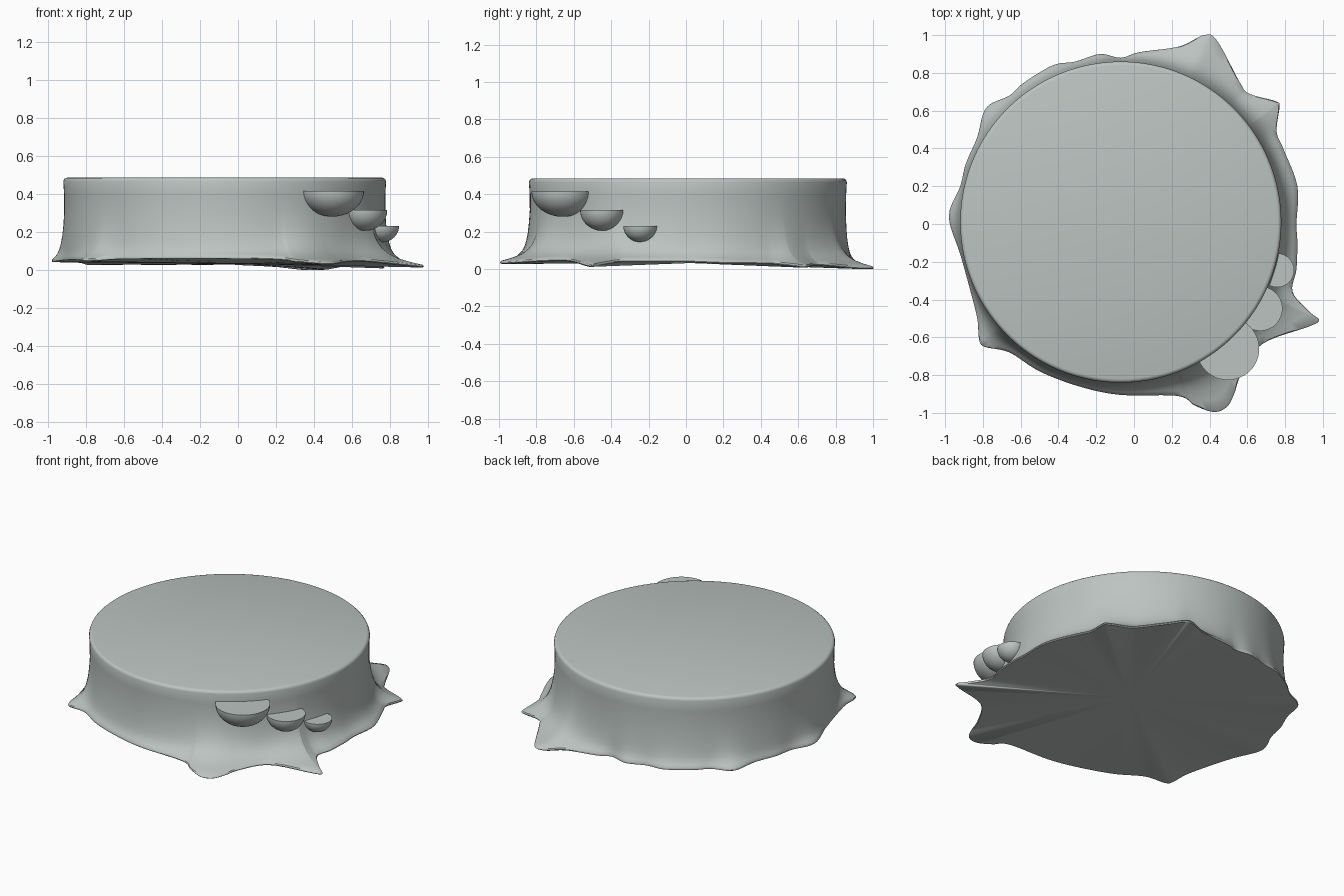
import bpy, bmesh, math
from mathutils import Vector

if "Cube" in bpy.data.objects:
    bpy.data.objects.remove(bpy.data.objects["Cube"])

CX, CY, R = -0.07, 0.01, 0.85      # trunk centre and radius
SEG = 240

bark = bpy.data.materials.new("pale grey green")
bark.diffuse_color = (0.50, 0.55, 0.53, 1)
bark.use_nodes = True
bark.node_tree.nodes["Principled BSDF"].inputs["Base Color"].default_value = bark.diffuse_color

# Root outline on the ground, counter-clockwise (x, y)
outline = [(.86, 0), (.865, .2), (.79, .40), (.755, .49), (.77, .62), (.75, .65),
           (.61, .69), (.56, .75), (.44, .97), (.37, 1.0), (.24, .94), (.03, .91),
           (-.07, .88), (-.18, .90), (-.31, .86), (-.43, .84), (-.58, .75), (-.66, .68),
           (-.76, .635), (-.80, .58), (-.83, .46), (-.89, .32), (-.92, .2), (-.98, .04),
           (-.92, -.16), (-.87, -.34), (-.83, -.50), (-.82, -.61), (-.79, -.65),
           (-.66, -.68), (-.50, -.78), (-.29, -.86), (-.07, -.905), (.23, -.91),
           (.32, -.96), (.42, -.995), (.49, -.97), (.53, -.90), (.57, -.79), (.68, -.635),
           (.92, -.545), (.98, -.51), (.93, -.465), (.84, -.36), (.86, -.24), (.865, -.1)]


def smooth_loop(pts, steps):
    """Closed Catmull-Rom curve through the points."""
    p = [Vector(q) for q in pts]
    n, out = len(p), []
    for i in range(n):
        a, b, c, d = (p[(i + k) % n] for k in (-1, 0, 1, 2))
        for s in range(steps):
            t = s / steps
            out.append(0.5 * (2 * b + (c - a) * t + (2 * a - 5 * b + 4 * c - d) * t * t
                              + (3 * b - a - 3 * c + d) * t ** 3))
    return out


def finish(bm, name):
    bmesh.ops.recalc_face_normals(bm, faces=bm.faces)
    me = bpy.data.meshes.new(name)
    bm.to_mesh(me)
    bm.free()
    me.materials.append(bark)
    ob = bpy.data.objects.new(name, me)
    bpy.context.collection.objects.link(ob)
    bpy.ops.object.select_all(action='DESELECT')
    ob.select_set(True)
    bpy.context.view_layer.objects.active = ob
    bpy.ops.object.shade_smooth_by_angle(angle=math.radians(40))
    return ob


def skin(bm, rings):
    """Bridge rings of equal length and cap both ends."""
    vs = [[bm.verts.new(c) for c in ring] for ring in rings]
    n = len(vs[0])
    for lo, hi in zip(vs, vs[1:]):
        for i in range(n):
            j = (i + 1) % n
            bm.faces.new((lo[i], lo[j], hi[j], hi[i]))
    for ring in (vs[0], vs[-1]):
        mid = sum((v.co for v in ring), Vector()) / n
        c = bm.verts.new(mid)
        for i in range(n):
            bm.faces.new((ring[i], ring[(i + 1) % n], c))


# Stump: round trunk that flares into the root outline
# (share of height, share of flare, inset)
profile = [(0, .97, 0), (.012, 1, 0), (.03, .97, 0), (.06, .75, 0), (.1, .53, 0),
           (.15, .36, 0), (.22, .22, 0), (.32, .12, .002), (.45, .055, .004),
           (.6, .02, .006), (.8, 0, .004), (.955, 0, 0), (.98, 0, .004),
           (.994, 0, .011), (1, 0, .02)]
base = smooth_loop(outline, 6)
rings = []
for h, flare, inset in profile:
    ring = []
    for p in base:
        d = p - Vector((CX, CY))
        f = d.length - R
        z0 = max(0, .05 - .15 * f - .02 * p.y)
        r = R + f * flare - inset
        d.normalize()
        ring.append((CX + d.x * r, CY + d.y * r, z0 + (.485 - z0) * h))
    rings.append(ring)
bm = bmesh.new()
skin(bm, rings)
finish(bm, "stump")


# Bracket fungi: flat-topped bowls sunk into the trunk
def bracket(name, x, y, top, r, depth):
    rings = []
    for k in range(1, 17):
        a = math.pi / 2 * k / 16
        rings.append([(x + r * math.sin(a) * math.cos(t), y + r * math.sin(a) * math.sin(t),
                       top - depth * math.cos(a))
                      for t in (2 * math.pi * i / 48 for i in range(48))])
    bm = bmesh.new()
    skin(bm, rings)
    finish(bm, name)


bracket("large_fungus", .497, -.66, .415, .166, .135)
bracket("middle_fungus", .668, -.448, .315, .118, .11)
bracket("small_fungus", .758, -.245, .23, .09, .085)
